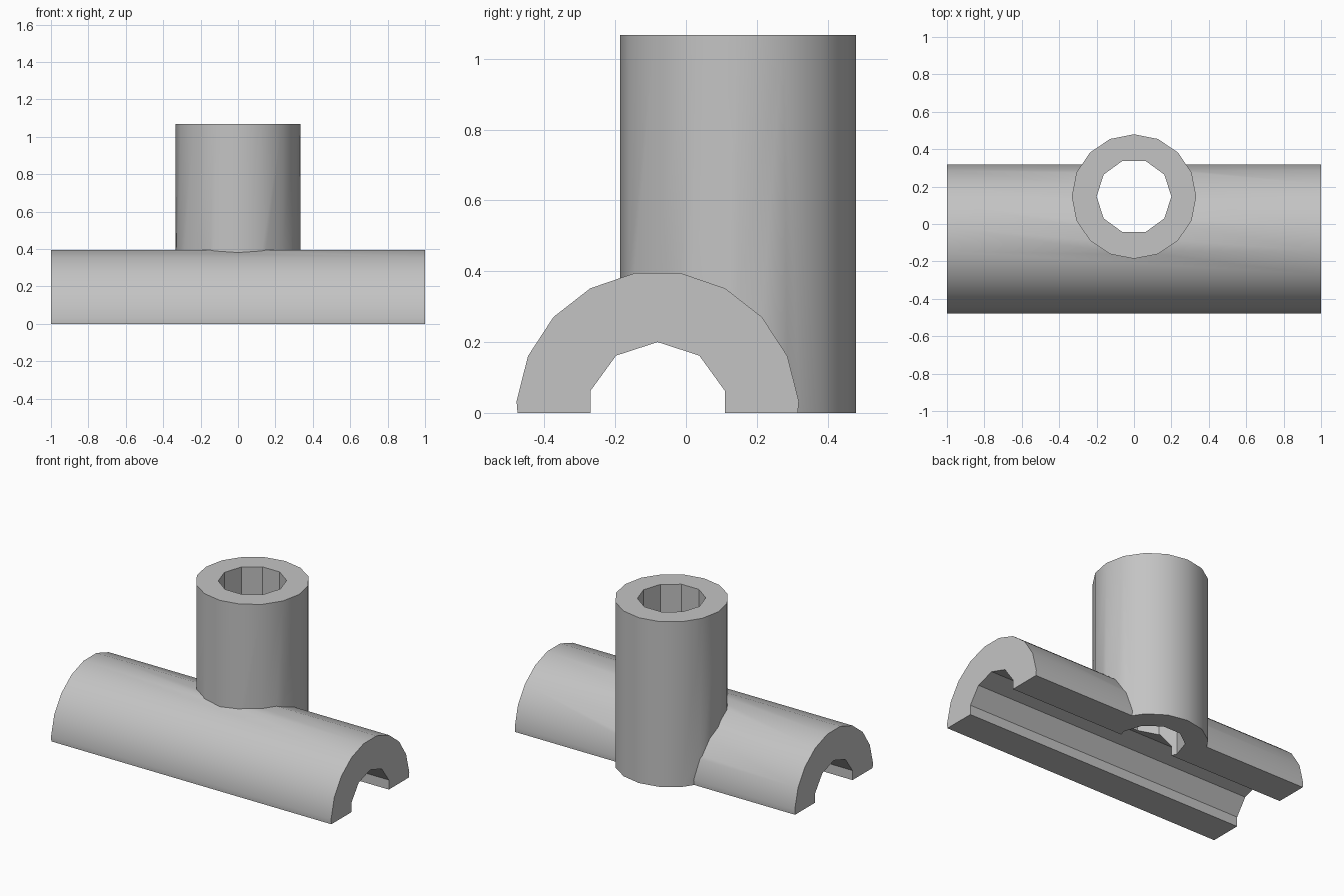
import bpy
import math
from mathutils import Matrix, Vector

if "Cube" in bpy.data.objects:
    bpy.data.objects.remove(bpy.data.objects["Cube"], do_unlink=True)

ALONG_X = Matrix(((0, 0, 1), (1, 0, 0), (0, 1, 0))).to_4x4()   # local z -> x, x -> y, y -> z
UPRIGHT = Matrix.Identity(4)

grey = bpy.data.materials.new("plain_grey")
grey.use_nodes = True
colour = (0.55, 0.55, 0.55, 1)
grey.diffuse_color = colour
grey.node_tree.nodes["Principled BSDF"].inputs["Base Color"].default_value = colour


def prism(name, sides, radius, start, low, high, axis, centre):
    """Regular prism whose first corner sits at angle start (degrees)."""
    ring = [math.radians(start) + math.tau * i / sides for i in range(sides)]
    verts = [axis @ Vector((radius * math.cos(a), radius * math.sin(a), h)) + Vector(centre)
             for h in (low, high) for a in ring]
    faces = [(i, (i + 1) % sides, (i + 1) % sides + sides, i + sides) for i in range(sides)]
    faces += [tuple(reversed(range(sides))), tuple(range(sides, 2 * sides))]
    mesh = bpy.data.meshes.new(name)
    mesh.from_pydata(verts, [], faces)
    obj = bpy.data.objects.new(name, mesh)
    bpy.context.collection.objects.link(obj)
    mesh.materials.append(grey)
    return obj


def combine(target, other, operation):
    """Apply a boolean and discard the helper."""
    mod = target.modifiers.new(operation, "BOOLEAN")
    mod.operation, mod.object, mod.solver = operation, other, "EXACT"
    bpy.context.view_layer.objects.active = target
    bpy.ops.object.modifier_apply(modifier=mod.name)
    bpy.data.objects.remove(other, do_unlink=True)


trough_at = (0, -0.08, 0)
tower_at = (0, 0.147, 0)

# Outer bodies: lying pipe and upright pipe
pipe = prism("pipe_junction", 19, 0.4, -90, -1, 1, ALONG_X, trough_at)
combine(pipe, prism("tower", 16, 0.333, 0, -0.1, 1.067, UPRIGHT, tower_at), "UNION")

# Bores through both pipes
combine(pipe, prism("trough_bore", 10, 0.2, 90, -1.2, 1.2, ALONG_X, trough_at), "DIFFERENCE")
combine(pipe, prism("tower_bore", 10, 0.2, 0, -0.6, 1.3, UPRIGHT, tower_at), "DIFFERENCE")

# Slice everything off level with the floor
combine(pipe, prism("floor_cutter", 4, 3, 45, -1, 0, UPRIGHT, (0, 0, 0)), "DIFFERENCE")

# Round outside, crisp facets inside
bpy.ops.object.select_all(action="DESELECT")
pipe.select_set(True)
bpy.context.view_layer.objects.active = pipe
bpy.ops.object.shade_smooth_by_angle(angle=math.radians(30))
